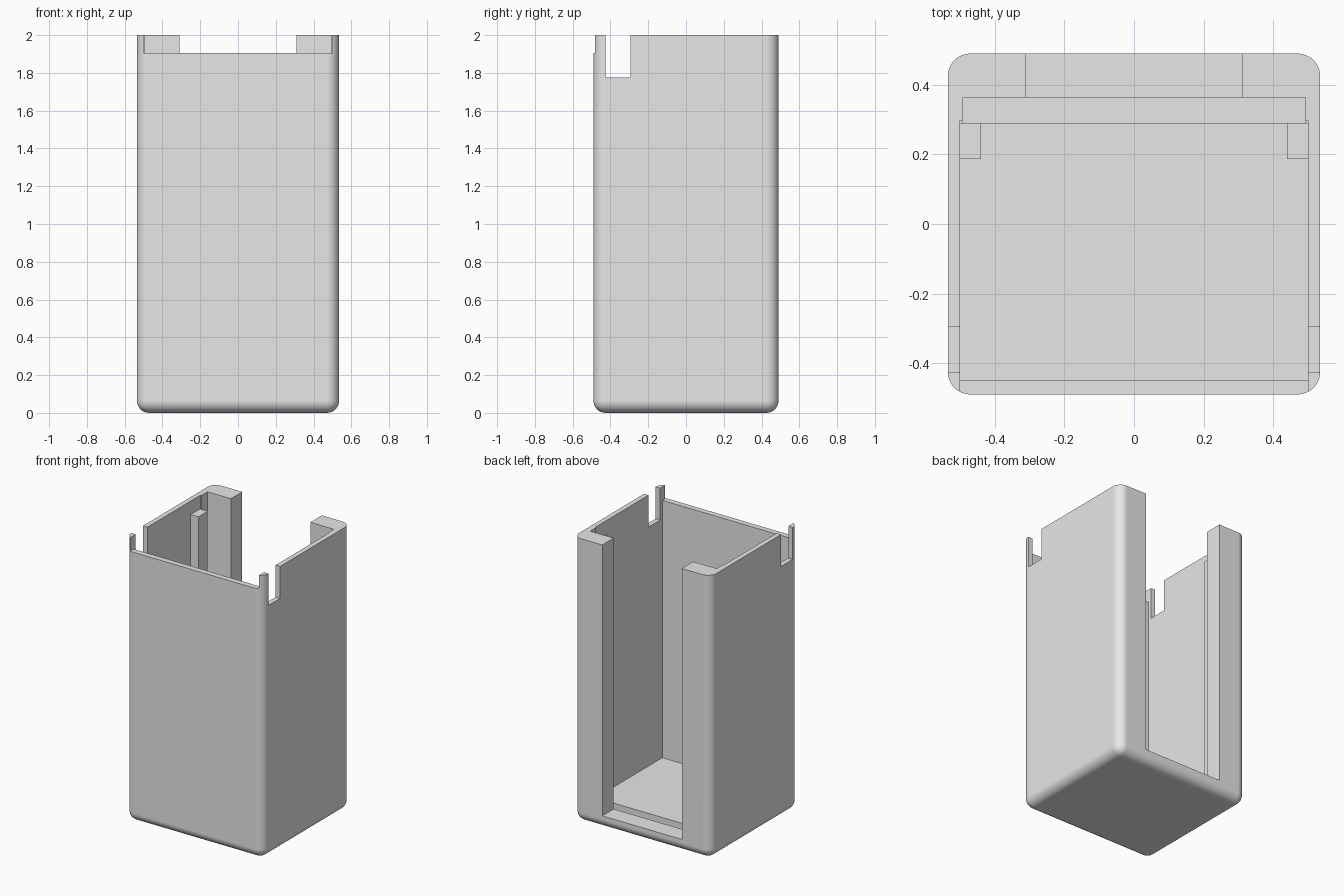
import bpy
import bmesh
from mathutils import Vector

cube = bpy.data.objects.get("Cube")
if cube:
    bpy.data.objects.remove(cube, do_unlink=True)

HALF_X, HALF_Y, HEIGHT = 0.535, 0.49, 2.0
INNER_X, FLOOR, RIM = 0.5, 0.09, 1.905
ABOVE = 2.2

grey = bpy.data.materials.new("light grey plastic")
grey.use_nodes = True
grey.diffuse_color = (0.8, 0.8, 0.8, 1)
grey.node_tree.nodes["Principled BSDF"].inputs["Base Color"].default_value = (0.8, 0.8, 0.8, 1)


def block(name, x, y, z, radius=0):
    """Box from (min, max) ranges; radius rounds the upright and bottom edges."""
    bm = bmesh.new()
    bmesh.ops.create_cube(bm, size=1)
    ranges = (x, y, z)
    for v in bm.verts:
        v.co = Vector([r[0] if c < 0 else r[1] for c, r in zip(v.co, ranges)])
    if radius:
        edges = [e for e in bm.edges if any(v.co.z < z[1] - 0.01 for v in e.verts)]
        bmesh.ops.bevel(bm, geom=edges, offset=radius, segments=8,
                        profile=0.5, affect='EDGES')
    mesh = bpy.data.meshes.new(name)
    bm.to_mesh(mesh)
    bm.free()
    mesh.materials.append(grey)
    obj = bpy.data.objects.new(name, mesh)
    bpy.context.collection.objects.link(obj)
    return obj


# Rounded outer shell
case = block("case_shell", (-HALF_X, HALF_X), (-HALF_Y, HALF_Y), (0, HEIGHT), 0.065)

# Cavity, panel groove, back opening and lowered front rim
cutters = [
    block("cavity_cutter", (-INNER_X, INNER_X), (-0.45, 0.297), (FLOOR, ABOVE)),
    block("groove_cutter", (-0.493, 0.493), (0.29, 0.363), (0.045, ABOVE)),
    block("opening_cutter", (-0.31, 0.31), (0.33, 0.6), (FLOOR, ABOVE)),
    block("front_rim_cutter", (-INNER_X, INNER_X), (-0.6, -0.4), (RIM, ABOVE)),
]

# Side notches
for side in (-1, 1):
    cutters.append(block("notch_cutter", sorted((side * 0.48, side * 0.6)),
                         (-0.425, -0.295), (1.775, ABOVE)))

for cutter in cutters:
    cutter.hide_render = True
    mod = case.modifiers.new(cutter.name, 'BOOLEAN')
    mod.operation = 'DIFFERENCE'
    mod.solver = 'EXACT'
    mod.object = cutter

# Bake the cuts, then drop the cutters
bpy.context.view_layer.update()
baked = bpy.data.meshes.new_from_object(
    case.evaluated_get(bpy.context.evaluated_depsgraph_get()))
case.modifiers.clear()
case.data = baked
for cutter in cutters:
    bpy.data.objects.remove(cutter, do_unlink=True)

# Smooth rounded edges, crisp cuts
bpy.ops.object.select_all(action='DESELECT')
case.select_set(True)
bpy.context.view_layer.objects.active = case
bpy.ops.object.shade_smooth_by_angle(angle=0.5)
weighted = case.modifiers.new("flat_face_normals", 'WEIGHTED_NORMAL')
weighted.keep_sharp = True

# Guide ribs in front of the groove
for name, side in (("left_guide_rib", 1), ("right_guide_rib", -1)):
    block(name, sorted((side * 0.44, side * 0.51)), (0.187, 0.29), (FLOOR - 0.01, RIM))
